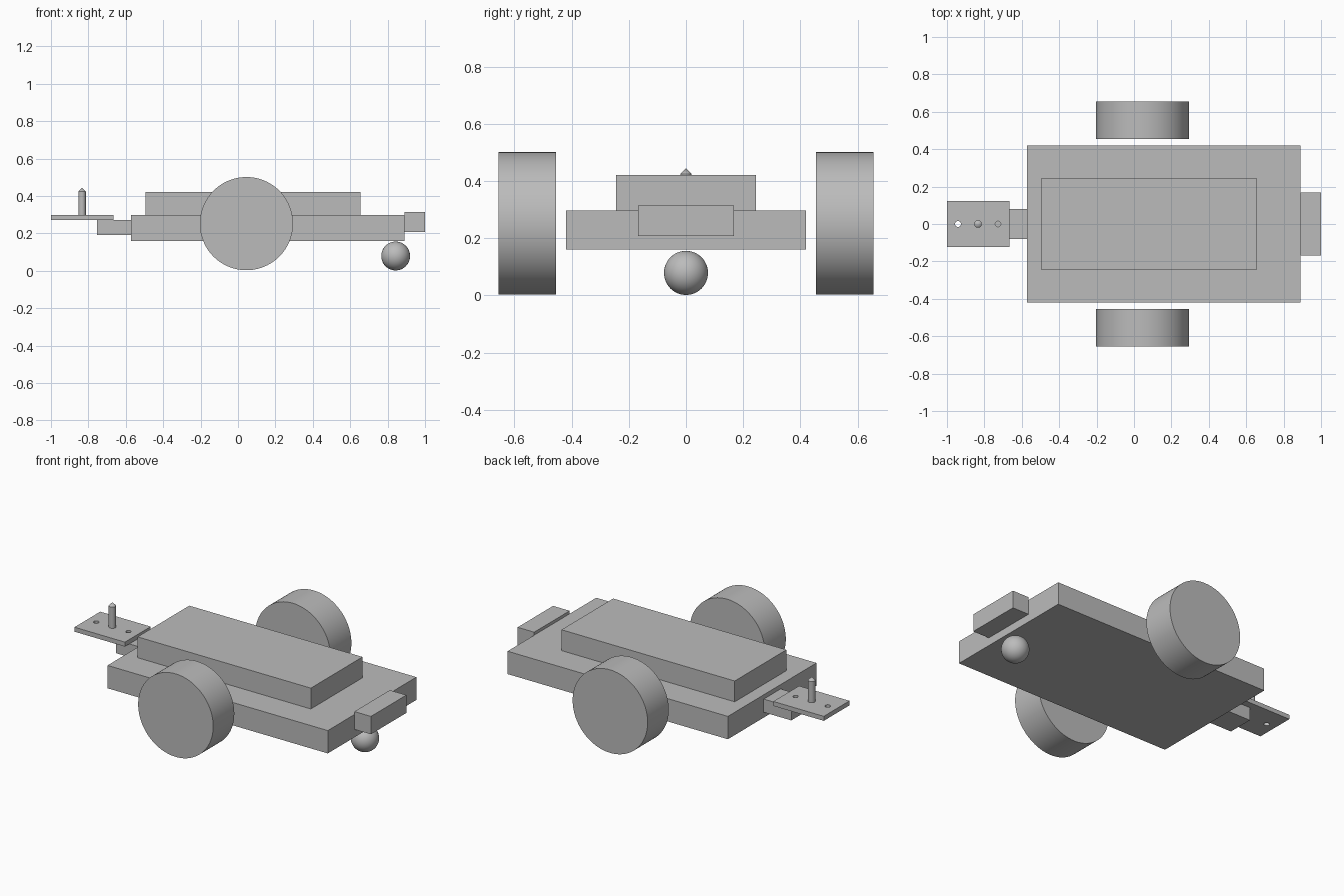
import bpy
import math

if "Cube" in bpy.data.objects:
    bpy.data.objects.remove(bpy.data.objects["Cube"])

grey = bpy.data.materials.new("plain grey")
grey.use_nodes = True
grey.diffuse_color = (0.5, 0.5, 0.5, 1)
grey.node_tree.nodes["Principled BSDF"].inputs["Base Color"].default_value = (0.5, 0.5, 0.5, 1)


def finish(name, smooth=False):
    ob = bpy.context.object
    ob.name = name
    ob.data.materials.append(grey)
    if smooth:
        bpy.ops.object.shade_smooth_by_angle(angle=math.radians(30))
    return ob


def box(name, x0, x1, half_y, z0, z1):
    bpy.ops.mesh.primitive_cube_add(size=1, location=((x0 + x1) / 2, 0, (z0 + z1) / 2))
    bpy.context.object.scale = (x1 - x0, 2 * half_y, z1 - z0)
    bpy.ops.object.transform_apply(location=False, rotation=False, scale=True)
    return finish(name)


def cylinder(name, radius, depth, location, sides=32, tilt=0):
    bpy.ops.mesh.primitive_cylinder_add(vertices=sides, radius=radius, depth=depth,
                                        location=location, rotation=(tilt, 0, 0))
    return finish(name, True)


# Chassis, raised deck and end block
box("chassis", -0.572, 0.89, 0.42, 0.16, 0.297)
box("upper_deck", -0.495, 0.655, 0.245, 0.297, 0.422)
box("end_block", 0.89, 1.0, 0.168, 0.208, 0.315)

# Hitch bracket and plate with two drilled holes
box("hitch_bracket", -0.755, -0.572, 0.08, 0.192, 0.271)
plate = box("hitch_plate", -1.0, -0.665, 0.122, 0.271, 0.298)
for x, radius in ((-0.941, 0.016), (-0.727, 0.015)):
    cutter = cylinder("hole_cutter", radius, 0.1, (x, 0, 0.285))
    cutter.hide_render = True
    hole = plate.modifiers.new("hole", "BOOLEAN")
    hole.object = cutter
    hole.solver = "EXACT"
    bpy.context.view_layer.objects.active = plate
    bpy.ops.object.modifier_apply(modifier=hole.name)
    bpy.data.objects.remove(cutter)

# Hitch pin with a pointed tip
cylinder("hitch_pin", 0.02, 0.127, (-0.834, 0, 0.3615))
bpy.ops.mesh.primitive_cone_add(vertices=32, radius1=0.02, depth=0.02, location=(-0.834, 0, 0.435))
finish("pin_tip", True)

# Wheels and ball caster
for side, y in (("left", 0.555), ("right", -0.555)):
    label = "back_wheel" if side == "left" else "front_wheel"
    cylinder(label, 0.249, 0.2, (0.045, y, 0.252), 96, math.pi / 2)
bpy.ops.mesh.primitive_uv_sphere_add(segments=48, ring_count=24, radius=0.077, location=(0.843, 0, 0.079))
finish("caster_ball")
bpy.ops.object.shade_smooth()
